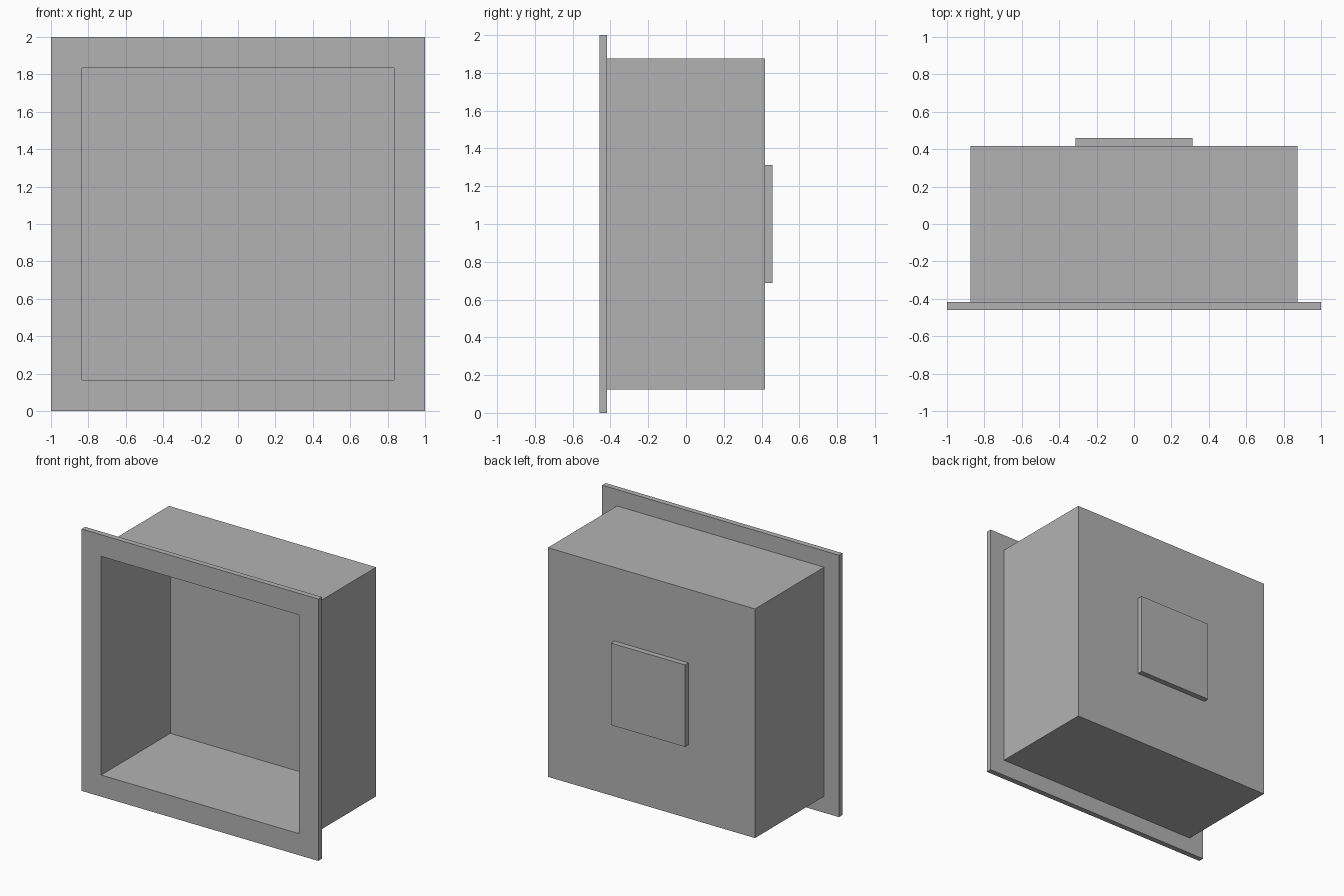
import bpy
import bmesh

cube = bpy.data.objects.get("Cube")
if cube:
    bpy.data.objects.remove(cube, do_unlink=True)

# Single matte grey
grey = bpy.data.materials.new("plain grey")
grey.use_nodes = True
colour = (0.45, 0.45, 0.45, 1)
grey.diffuse_color = colour
grey.node_tree.nodes["Principled BSDF"].inputs["Base Color"].default_value = colour

CENTRE_Z = 1.0
CORNERS = ((-1, -1), (1, -1), (1, 1), (-1, 1))


def square_loft(name, sections):
    """Join square sections (half width, y) in order and cap both ends."""
    bm = bmesh.new()
    rings = [[bm.verts.new((sx * half, y, CENTRE_Z + sz * half)) for sx, sz in CORNERS]
             for half, y in sections]
    for a, b in zip(rings, rings[1:]):
        for i in range(4):
            j = (i + 1) % 4
            bm.faces.new((a[i], a[j], b[j], b[i]))
    bm.faces.new(rings[0])
    bm.faces.new(rings[-1])
    bmesh.ops.recalc_face_normals(bm, faces=bm.faces)
    mesh = bpy.data.meshes.new(name)
    bm.to_mesh(mesh)
    bm.free()
    mesh.materials.append(grey)
    obj = bpy.data.objects.new(name, mesh)
    bpy.context.collection.objects.link(obj)
    return obj


front, back = -0.459, 0.459
thick = 0.042                      # flange, wall and plate thickness
outer, wall = 0.875, 0.04
inner = outer - wall

# Open box with a front flange: recess floor, mouth, flange rim, housing, back
square_loft("flanged_housing", [
    (inner, back - 2 * thick),
    (inner, front),
    (1.0, front),
    (1.0, front + thick),
    (outer, front + thick),
    (outer, back - thick),
])

# Raised square plate on the back
square_loft("back_plate", [(0.313, back - thick), (0.313, back)])
